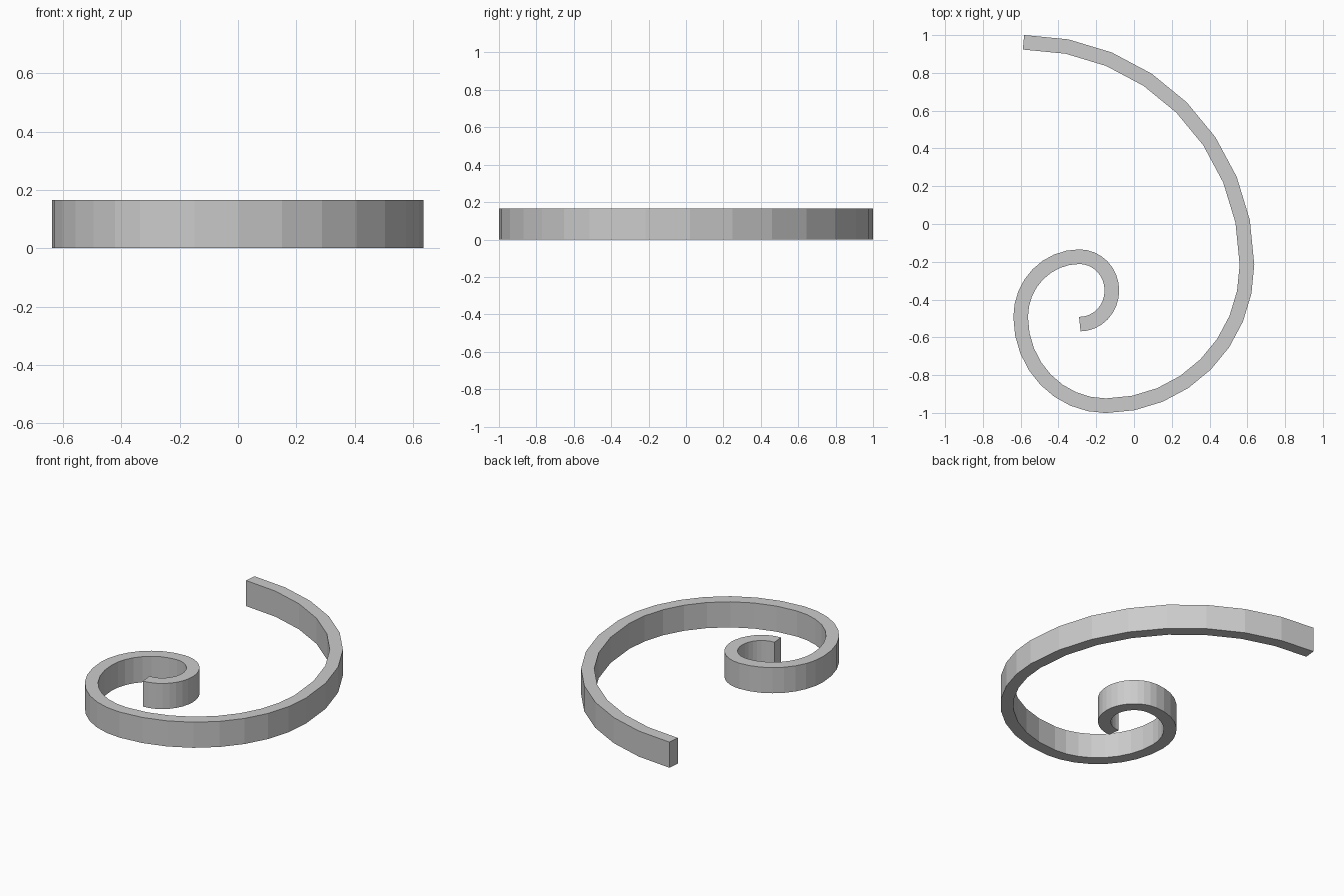
import bpy, bmesh, math
from mathutils import Vector

if "Cube" in bpy.data.objects:
    bpy.data.objects.remove(bpy.data.objects["Cube"])

WIDTH, HEIGHT, STEPS = 0.077, 0.166, 8

# Quarter-turn points of the centre line, alternating top / right / bottom / left
TURNS = [(-0.585, 0.962), (0.598, -0.216), (-0.149, -0.962), (-0.600, -0.492),
         (-0.289, -0.173), (-0.117, -0.352), (-0.287, -0.530)]


def quarter_arc(a, b, leaves_along_x):
    """Points of a quarter arc from a to b, without the last one."""
    pts = []
    for i in range(STEPS):
        t = math.pi / 2 * i / STEPS
        s, c = math.sin(t), 1 - math.cos(t)
        fx, fy = (s, c) if leaves_along_x else (c, s)
        pts.append(Vector((a[0] + (b[0] - a[0]) * fx, a[1] + (b[1] - a[1]) * fy, 0)))
    return pts


# Centre line of the spiral
path = []
for k in range(len(TURNS) - 1):
    path += quarter_arc(TURNS[k], TURNS[k + 1], k % 2 == 0)
path.append(Vector((*TURNS[-1], 0)))

# Rectangular section swept along the path with mitred joints
bm = bmesh.new()
rings = []
for i, p in enumerate(path):
    before = (p - path[i - 1]).normalized() if i else None
    after = (path[i + 1] - p).normalized() if i < len(path) - 1 else None
    before, after = before or after, after or before
    tangent = (before + after).normalized()
    side = Vector((-tangent.y, tangent.x, 0)) * (WIDTH / 2 / tangent.dot(after))
    up = Vector((0, 0, HEIGHT))
    rings.append([bm.verts.new(v) for v in (p - side, p + side, p + side + up, p - side + up)])
for a, b in zip(rings, rings[1:]):
    for j in range(4):
        n = (j + 1) % 4
        bm.faces.new((a[j], a[n], b[n], b[j]))
bm.faces.new(rings[0])
bm.faces.new(rings[-1][::-1])
bmesh.ops.recalc_face_normals(bm, faces=bm.faces)

mesh = bpy.data.meshes.new("spiral_band")
bm.to_mesh(mesh)
bm.free()
bpy.context.collection.objects.link(bpy.data.objects.new("spiral_band", mesh))
